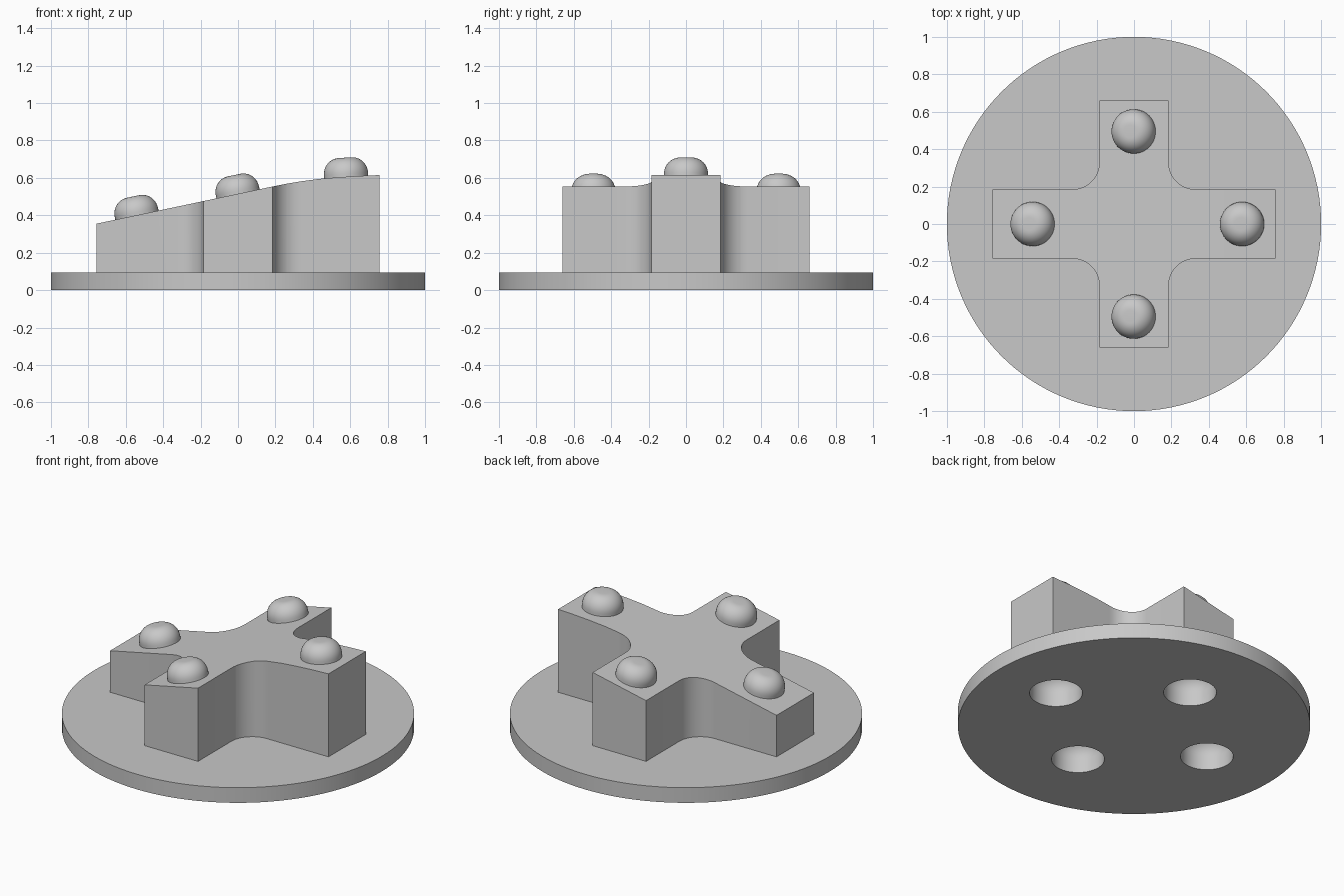
import bpy, bmesh, math
from mathutils import Matrix

cube = bpy.data.objects.get("Cube")
if cube:
    bpy.data.objects.remove(cube, do_unlink=True)

grey = bpy.data.materials.new("plain grey")
grey.use_nodes = True
grey.diffuse_color = (0.58, 0.58, 0.58, 1)
grey.node_tree.nodes["Principled BSDF"].inputs["Base Color"].default_value = grey.diffuse_color

BASE_TOP = 0.095
SPOTS = {"left": (0.578, 0), "right": (-0.54, 0), "back": (0, 0.495), "front": (0, -0.495)}
# Side profile of the cross: straight ramp that levels off toward the left
RAMP = [(-0.757, 0.355), (0.19, 0.555), (0.26, 0.569), (0.34, 0.582), (0.43, 0.594),
        (0.53, 0.603), (0.64, 0.61), (0.757, 0.615)]


def ramp(x):
    """Height and slope of the cross top at x."""
    for (x0, z0), (x1, z1) in zip(RAMP, RAMP[1:]):
        if x <= x1 or x1 == RAMP[-1][0]:
            slope = (z1 - z0) / (x1 - x0)
            return z0 + slope * (x - x0), slope


def add_object(name, bm):
    bmesh.ops.recalc_face_normals(bm, faces=bm.faces)
    mesh = bpy.data.meshes.new(name)
    bm.to_mesh(mesh)
    bm.free()
    mesh.materials.append(grey)
    ob = bpy.data.objects.new(name, mesh)
    bpy.context.collection.objects.link(ob)
    return ob


def lathe(bm, profile, matrix, steps=48):
    """Revolve (radius, height) points about the local z axis."""
    verts = [bm.verts.new((r, 0, z)) for r, z in profile]
    edges = [bm.edges.new(pair) for pair in zip(verts, verts[1:])]
    bmesh.ops.spin(bm, geom=verts + edges, cent=(0, 0, 0), axis=(0, 0, 1),
                   angle=math.tau, steps=steps, use_duplicate=False)
    made = [v for v in bm.verts if not v.tag]
    bmesh.ops.remove_doubles(bm, verts=made, dist=1e-5)
    made = [v for v in bm.verts if not v.tag]
    bmesh.ops.transform(bm, matrix=matrix, verts=made)
    for v in made:
        v.tag = True


def arc(cx, cz, rx, rz, start, end, steps=10):
    angles = [math.radians(start + (end - start) * i / steps) for i in range(steps + 1)]
    return [(cx + rx * math.cos(a), cz + rz * math.sin(a)) for a in angles]


def select_only(ob):
    bpy.ops.object.select_all(action='DESELECT')
    ob.select_set(True)
    bpy.context.view_layer.objects.active = ob


def smooth(ob):
    select_only(ob)
    bpy.ops.object.shade_smooth_by_angle(angle=math.radians(30))


def cut(ob, cutter):
    mod = ob.modifiers.new("pockets", 'BOOLEAN')
    mod.operation = 'DIFFERENCE'
    mod.solver = 'EXACT'
    mod.object = cutter
    select_only(ob)
    bpy.ops.object.modifier_apply(modifier=mod.name)


# Round base plate
bm = bmesh.new()
bmesh.ops.create_cone(bm, cap_ends=True, segments=128, radius1=1, radius2=1, depth=BASE_TOP,
                      matrix=Matrix.Translation((0, 0, BASE_TOP / 2)))
base = add_object("base_plate", bm)

# Cross with filleted inner corners; one quadrant repeated by mirroring
HALF, FILLET, ARM_X, ARM_Y = 0.185, 0.145, 0.757, 0.66
c = HALF + FILLET
quadrant = [(ARM_X, HALF)] + arc(c, c, FILLET, FILLET, 270, 180, 12) + [(HALF, ARM_Y)]
half = quadrant + [(-x, y) for x, y in reversed(quadrant)]
outline = half + [(x, -y) for x, y in reversed(half)]
bm = bmesh.new()
face = bm.faces.new([bm.verts.new((x, y, BASE_TOP)) for x, y in outline])
raised = bmesh.ops.extrude_face_region(bm, geom=[face])["geom"]
bmesh.ops.translate(bm, vec=(0, 0, 0.2), verts=[v for v in raised if isinstance(v, bmesh.types.BMVert)])
for x, z in RAMP[1:-1]:
    bmesh.ops.bisect_plane(bm, geom=bm.verts[:] + bm.edges[:] + bm.faces[:],
                           plane_co=(x, 0, 0), plane_no=(1, 0, 0))
for v in bm.verts:
    if v.co.z > BASE_TOP + 0.1:
        v.co.z = ramp(v.co.x)[0]
cross = add_object("cross_block", bm)

# Rounded pockets open at the underside
bm = bmesh.new()
pocket = [(0, -0.05), (0.15, -0.05)] + arc(0, 0.09, 0.15, 0.12, 0, 90)
for x, y in SPOTS.values():
    lathe(bm, pocket, Matrix.Translation((x, y, 0)))
cutter = add_object("pocket_cutter", bm)
cutter.hide_render = True
cut(base, cutter)
cut(cross, cutter)
bpy.data.objects.remove(cutter, do_unlink=True)

# Domed buttons standing square to the sloping top
button = [(0, -0.04), (0.118, -0.04)] + arc(0.035, 0.015, 0.083, 0.087, 0, 90) + [(0, 0.102)]
for name, (x, y) in SPOTS.items():
    z, slope = ramp(x)
    bm = bmesh.new()
    lathe(bm, button, Matrix.Translation((x, y, z)) @ Matrix.Rotation(-math.atan(slope), 4, 'Y'))
    smooth(add_object(name + "_button", bm))

smooth(base)
smooth(cross)
